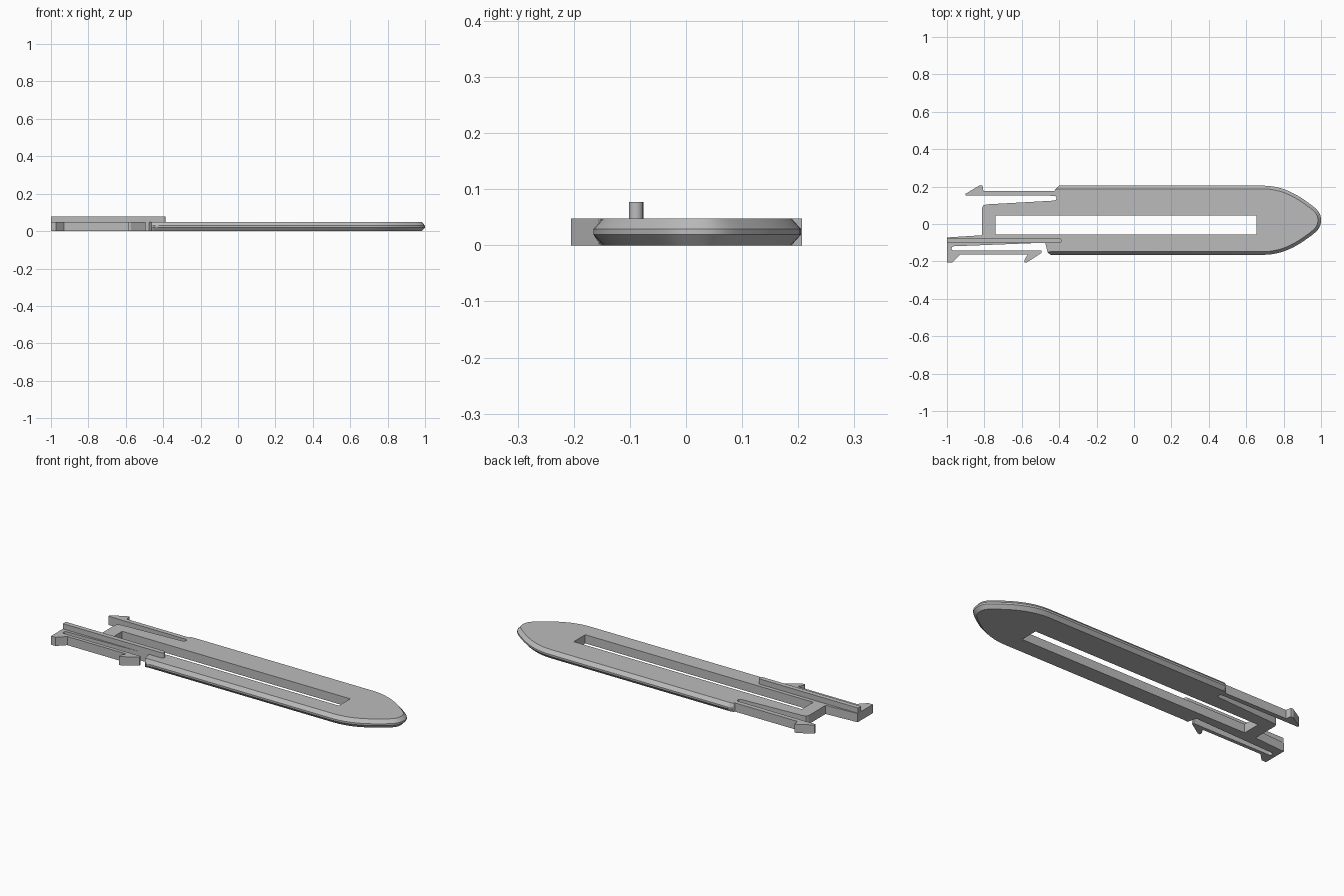
import bpy, bmesh, math
from mathutils import Vector
from mathutils.geometry import interpolate_bezier

cube = bpy.data.objects.get("Cube")
if cube:
    bpy.data.objects.remove(cube, do_unlink=True)

THICK = 0.048
BEVEL = 0.017
MID_Y = 0.02

grey = bpy.data.materials.new("plain grey")
grey.use_nodes = True
grey.diffuse_color = (0.5, 0.5, 0.5, 1)
grey.node_tree.nodes["Principled BSDF"].inputs["Base Color"].default_value = (0.5, 0.5, 0.5, 1)


def arc(cx, cy, r, start, end, steps=8):
    """Points along a circular arc, angles in degrees."""
    angles = [math.radians(start + (end - start) * i / steps) for i in range(steps + 1)]
    return [Vector((cx + r * math.cos(a), cy + r * math.sin(a))) for a in angles]


def bezier(*pts, steps=10):
    return [p.to_2d() for p in interpolate_bezier(*[Vector((*p, 0)) for p in pts], steps)]


def pts(*pairs):
    return [Vector(p) for p in pairs]


def inset_run(run, amount):
    """Offset an open anticlockwise run inwards with mitred corners."""
    normals = []
    for a, b in zip(run, run[1:]):
        d = (b - a).normalized()
        normals.append(Vector((-d.y, d.x)))
    result = []
    for i, p in enumerate(run):
        n1, n2 = normals[max(i - 1, 0)], normals[min(i, len(normals) - 1)]
        result.append(p + (n1 + n2) * amount / (1 + n1.dot(n2)))
    return result


def stack(name, levels, hole=None):
    """Solid from matching outlines at rising heights, with an optional through hole."""
    bm = bmesh.new()

    def walls(layers):
        rings = [[bm.verts.new((p.x, p.y, z)) for p in outline] for outline, z in layers]
        n = len(rings[0])
        for low, high in zip(rings, rings[1:]):
            for i in range(n):
                j = (i + 1) % n
                bm.faces.new((low[i], low[j], high[j], high[i]))
        return [[bm.edges.get((r[i], r[(i + 1) % n])) for i in range(n)]
                for r in (rings[0], rings[-1])]

    caps = walls(levels)
    if hole:
        inner = walls([(hole, levels[0][1]), (hole, levels[-1][1])])
        caps = [outer + cut for outer, cut in zip(caps, inner)]
    for edges in caps:
        bmesh.ops.triangle_fill(bm, use_beauty=True, edges=edges)
    bmesh.ops.recalc_face_normals(bm, faces=bm.faces)
    mesh = bpy.data.meshes.new(name)
    bm.to_mesh(mesh)
    bm.free()
    mesh.materials.append(grey)
    obj = bpy.data.objects.new(name, mesh)
    bpy.context.collection.objects.link(obj)
    bpy.ops.object.select_all(action='DESELECT')
    obj.select_set(True)
    bpy.context.view_layer.objects.active = obj
    bpy.ops.object.shade_smooth_by_angle(angle=math.radians(25))
    return obj


# Rounded nose: upper half, then mirrored for the lower half
nose = bezier((0.69, 0.205), (0.79, 0.205), (0.87, 0.16), (0.93, 0.115))
nose += bezier((0.93, 0.115), (0.98, 0.08), (1.0, 0.06), (1.0, MID_Y))[1:]
lower_nose = [Vector((p.x, 2 * MID_Y - p.y)) for p in nose]
hull = pts((-0.445, -0.165)) + lower_nose + nose[-2::-1] + pts((-0.4, 0.205))

# Rear end: back clip, tail, front clip
rear = pts((-0.42, 0.185), (-0.425, 0.177),
           (-0.805, 0.177), (-0.81, 0.207), (-0.825, 0.207), (-0.9, 0.162), (-0.9, 0.152))
rear += arc(-0.428, 0.138, 0.013, 90, -90)
rear += pts((-0.785, 0.105), (-0.805, 0.1), (-0.812, 0.088),
            (-0.812, -0.06), (-1.0, -0.072), (-1.0, -0.205), (-0.972, -0.205),
            (-0.93, -0.163), (-0.568, -0.163), (-0.585, -0.19), (-0.585, -0.205),
            (-0.572, -0.205), (-0.495, -0.155), (-0.495, -0.143))
rear += arc(-0.963, -0.131, 0.012, 270, 90)
rear += pts((-0.475, -0.1), (-0.462, -0.152))

wide = hull + rear
narrow = inset_run(hull, BEVEL) + rear
window = pts((-0.74, -0.055), (0.655, -0.055), (0.655, 0.045), (-0.74, 0.045))
stack("slotted_body", [(narrow, 0), (wide, 0.019), (wide, 0.029), (narrow, THICK)], window)

# Raised rib with a rounded inner end
rib = pts((-1.0, -0.102), (-0.4, -0.102)) + arc(-0.4, -0.089, 0.013, -90, 90)[1:] + pts((-1.0, -0.076))
stack("top_rib", [(rib, THICK - 0.002), (rib, 0.077)])
